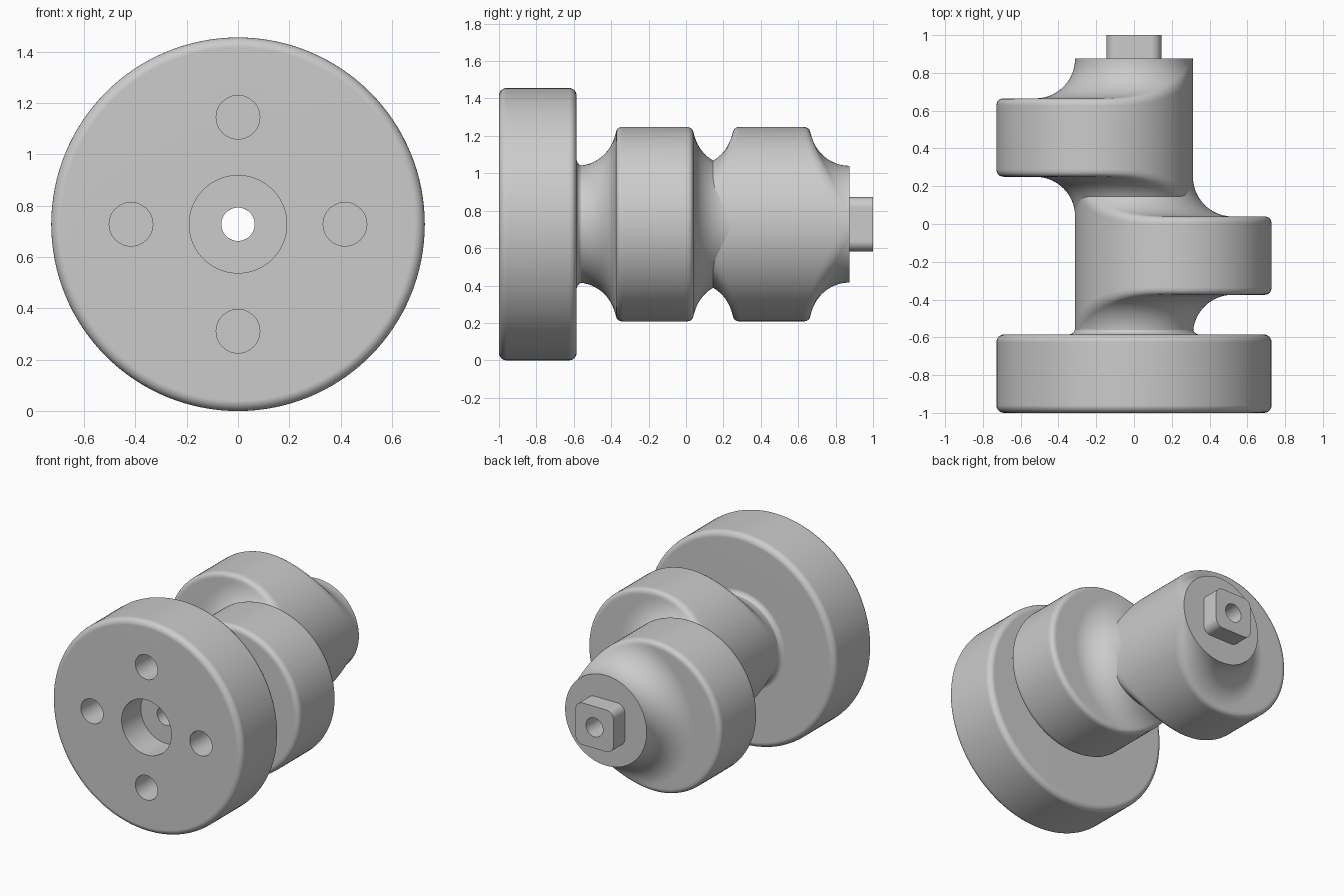
import bpy, bmesh, math
from mathutils import Matrix

old = bpy.data.objects.get("Cube")
if old:
    bpy.data.objects.remove(old, do_unlink=True)

AXIS_Z = 0.728      # height of the shaft axis
FLANGE_R = 0.728
SHAFT_R = 0.312
LOBE_R = 0.52
OFFSET = 0.208      # eccentricity of the lobes
FILLET = 0.21
ROUND = 0.04        # rounded outer corners
BORE_R = 0.065
SEGMENTS = 128

steel = bpy.data.materials.new("plain grey steel")
steel.use_nodes = True
GREY = (0.6, 0.6, 0.6, 1)
steel.diffuse_color = GREY
steel.node_tree.nodes["Principled BSDF"].inputs["Base Color"].default_value = GREY


def make_object(name, bm):
    bmesh.ops.recalc_face_normals(bm, faces=bm.faces)
    mesh = bpy.data.meshes.new(name)
    bm.to_mesh(mesh)
    bm.free()
    obj = bpy.data.objects.new(name, mesh)
    bpy.context.collection.objects.link(obj)
    mesh.materials.append(steel)
    return obj


def activate(obj):
    bpy.ops.object.select_all(action='DESELECT')
    obj.select_set(True)
    bpy.context.view_layer.objects.active = obj


def finish(obj):
    activate(obj)
    bpy.ops.object.shade_smooth_by_angle(angle=math.radians(32))
    mod = obj.modifiers.new("even shading", 'WEIGHTED_NORMAL')
    mod.keep_sharp = True


def loft(name, column):
    """Closed ring body: column(angle) gives a closed loop of (y, radius)."""
    bm = bmesh.new()
    cols = []
    for i in range(SEGMENTS):
        a = math.tau * i / SEGMENTS
        cols.append([bm.verts.new((r * math.cos(a), y, AXIS_Z + r * math.sin(a)))
                     for y, r in column(a)])
    for i, c in enumerate(cols):
        d = cols[(i + 1) % SEGMENTS]
        for j in range(len(c)):
            k = (j + 1) % len(c)
            bm.faces.new((c[j], c[k], d[k], d[j]))
    bmesh.ops.remove_doubles(bm, verts=bm.verts, dist=0.0001)
    return make_object(name, bm)


def arc(cy, cr, radius, start, end, steps=6):
    """Arc points in the (y, radius) plane, angles in degrees."""
    out = []
    for i in range(steps + 1):
        a = math.radians(start + (end - start) * i / steps)
        out.append((cy + radius * math.cos(a), cr + radius * math.sin(a)))
    return out


def cut_holes(obj, centres, radius, y0, y1):
    for x, z in centres:
        bm = bmesh.new()
        bmesh.ops.create_cone(bm, cap_ends=True, segments=48, radius1=radius,
                              radius2=radius, depth=y1 - y0)
        bm.transform(Matrix.Translation((x, (y0 + y1) / 2, AXIS_Z + z))
                     @ Matrix.Rotation(math.pi / 2, 4, 'X'))
        cutter = make_object("hole_cutter", bm)
        cutter.hide_render = True
        mod = obj.modifiers.new("hole", 'BOOLEAN')
        mod.operation = 'DIFFERENCE'
        mod.solver = 'EXACT'
        mod.object = cutter
        activate(obj)
        bpy.ops.object.modifier_apply(modifier=mod.name)
        bpy.data.objects.remove(cutter, do_unlink=True)


# Flange with counterbore, rounded rims and a small collar fillet
front, back = -1.0, -0.585
counterbore_r, counterbore_y = 0.19, -0.79
rim = FLANGE_R - ROUND
collar = 0.035
flange_profile = (
    [(counterbore_y, BORE_R), (counterbore_y, counterbore_r), (front, counterbore_r)]
    + arc(front + ROUND, rim, ROUND, 180, 90)
    + arc(back - ROUND, rim, ROUND, 90, 0)
    + arc(back + collar, SHAFT_R + collar, collar, 180, 270)
    + [(back + collar, BORE_R)])
flange = loft("flange", lambda a: flange_profile)
bolt = 0.417
cut_holes(flange, [(bolt, 0), (-bolt, 0), (0, bolt), (0, -bolt)], 0.085, -1.1, -0.7)
finish(flange)


# Eccentric lobes, each with sweeping fillets down to the shaft on both sides
def lobe_side(reach):
    """Points (distance past the lobe face, radius) from rim to shaft."""
    top = SHAFT_R + FILLET
    end = FILLET * math.pi / 2

    def path(u):
        if u < 0:
            return 0.0, top - u
        return (FILLET * (1 - math.cos(u / FILLET)),
                top - FILLET * math.sin(u / FILLET))

    if reach > top:
        u0 = top - reach
    else:
        u0 = FILLET * math.asin(min(1, (top - reach) / FILLET))
    corner = path(u0)
    u1 = min(u0 + ROUND, end)
    p0, p2 = (corner[0] - ROUND, reach), path(u1)
    points = []
    for i in range(7):      # rounded corner
        t = i / 6
        w0, w1, w2 = (1 - t) ** 2, 2 * t * (1 - t), t * t
        points.append(tuple(w0 * p + w1 * c + w2 * q
                            for p, c, q in zip(p0, corner, p2)))
    start = u1
    if u1 < 0:              # flat part of the face
        points.append(path(0))
        start = 0
    else:
        points.append(path(u1))
    steps = 16
    points += [path(start + (end - start) * i / steps) for i in range(1, steps + 1)]
    return points


def make_lobe(name, centre_y, shift):
    half = 0.2075

    def column(a):
        reach = shift * math.cos(a) + math.sqrt(LOBE_R ** 2 - (shift * math.sin(a)) ** 2)
        side = lobe_side(reach)
        first = [(centre_y - half - d, r) for d, r in reversed(side)]
        second = [(centre_y + half + d, r) for d, r in side]
        return ([(first[0][0], BORE_R)] + first + second + [(second[-1][0], BORE_R)])

    finish(loft(name, column))


make_lobe("front_eccentric_lobe", -0.1675, OFFSET)
make_lobe("rear_eccentric_lobe", 0.4575, -OFFSET)

# Square drive stub with rounded edges along the axis
bm = bmesh.new()
bmesh.ops.create_cube(bm, size=1)
bm.transform(Matrix.Translation((0, 0.935, AXIS_Z)) @ Matrix.Diagonal((0.29, 0.13, 0.29, 1)))
long_edges = [e for e in bm.edges
              if abs(e.verts[0].co.y - e.verts[1].co.y) > 0.1]
bmesh.ops.bevel(bm, geom=long_edges, offset=0.055, segments=8, profile=0.5,
                affect='EDGES')
stub = make_object("drive_stub", bm)
cut_holes(stub, [(0, 0)], BORE_R, 0.8, 1.1)
finish(stub)
